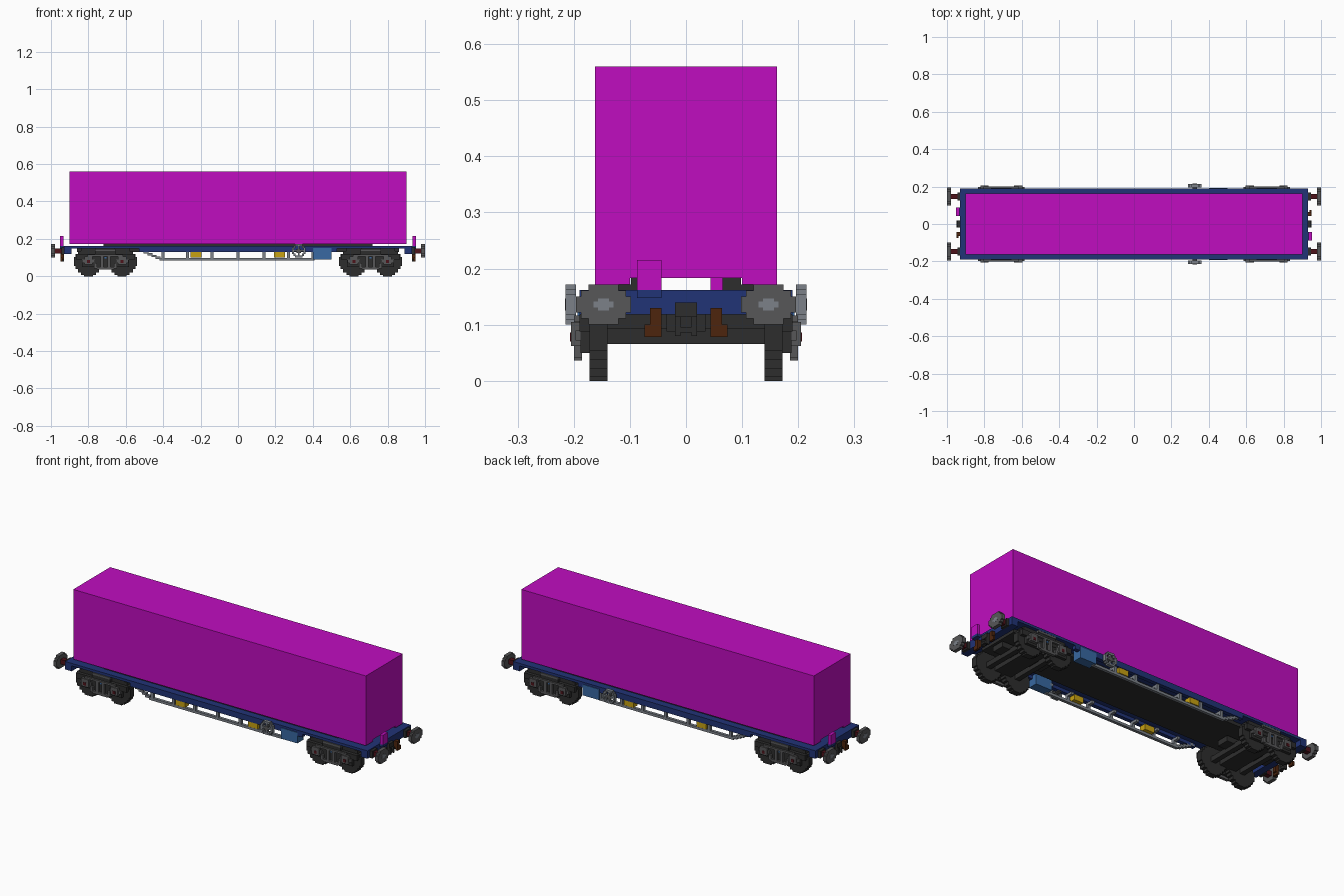
import bpy, bmesh
from mathutils import Vector

cube = bpy.data.objects.get("Cube")
if cube:
    bpy.data.objects.remove(cube, do_unlink=True)


def material(name, rgb):
    m = bpy.data.materials.new(name)
    m.use_nodes = True
    m.diffuse_color = (*rgb, 1)
    bsdf = next(n for n in m.node_tree.nodes if n.type == 'BSDF_PRINCIPLED')
    bsdf.inputs["Base Color"].default_value = (*rgb, 1)
    return m


MAGENTA = material("magenta", (0.53, 0.004, 0.53))
BLUE = material("navy blue", (0.015, 0.033, 0.18))
SKY = material("box blue", (0.04, 0.14, 0.36))
YELLOW = material("yellow", (0.58, 0.36, 0.006))
DARK = material("dark grey", (0.027, 0.027, 0.027))
MID = material("mid grey", (0.095, 0.095, 0.098))
LIGHT = material("light grey", (0.20, 0.22, 0.25))
MAROON = material("maroon", (0.075, 0.006, 0.01))
BROWN = material("brown", (0.075, 0.018, 0.004))


def finish(name, bm, mat):
    bmesh.ops.recalc_face_normals(bm, faces=bm.faces)
    me = bpy.data.meshes.new(name)
    bm.to_mesh(me)
    bm.free()
    me.materials.append(mat)
    ob = bpy.data.objects.new(name, me)
    bpy.context.collection.objects.link(ob)
    return ob


def boxes(name, mat, *ranges):
    """One object from boxes given as (x0, x1, y0, y1, z0, z1)."""
    bm = bmesh.new()
    for x0, x1, y0, y1, z0, z1 in ranges:
        vs = bmesh.ops.create_cube(bm, size=1)["verts"]
        bmesh.ops.scale(bm, vec=(abs(x1 - x0), abs(y1 - y0), z1 - z0), verts=vs)
        bmesh.ops.translate(bm, vec=((x0 + x1) / 2, (y0 + y1) / 2, (z0 + z1) / 2), verts=vs)
    return finish(name, bm, mat)


def stepped_disc(name, mat, centre, corners, axis, depth):
    """Staircase-edged disc; corners are the outer steps of one quadrant."""
    quad = []
    for i, (a, b) in enumerate(corners):
        if i:
            quad.append((a, corners[i - 1][1]))
        quad.append((a, b))
    half = quad + [(-a, b) for a, b in reversed(quad)]
    outline = half + [(a, -b) for a, b in reversed(half)]
    bm = bmesh.new()
    c = Vector(centre)
    vs = []
    for a, b in outline:
        off = (a, -depth / 2, b) if axis == 'Y' else (-depth / 2, a, b)
        vs.append(bm.verts.new(c + Vector(off)))
    face = bm.faces.new(vs)
    ext = bmesh.ops.extrude_face_region(bm, geom=[face])
    new = [g for g in ext["geom"] if isinstance(g, bmesh.types.BMVert)]
    bmesh.ops.translate(bm, vec=(0, depth, 0) if axis == 'Y' else (depth, 0, 0), verts=new)
    return finish(name, bm, mat)


WHEEL = [(.078, .024), (.070, .040), (.057, .057), (.040, .070), (.024, .078)]
BUFFER = [(.049, .014), (.040, .025), (.027, .036)]

# Container with its bottom side rails
boxes("container", MAGENTA, (-.9, .9, -.162, .162, .183, .56))
for side, s in (("left", 1), ("right", -1)):
    boxes(f"container_rail_{side}", MAGENTA, (-.9, .9, s * .1, s * .162, .172, .183))
    boxes(f"deck_support_{side}", DARK, (-.72, .72, s * .065, s * .15, .162, .172),
          (-.72, .72, s * .065, s * .098, .172, .183))

# Deck and underframe
boxes("deck", BLUE, (-.93, .93, -.19, .19, .148, .162))
boxes("centre_floor", DARK, (-.86, .86, -.12, .12, .13, .148))
for side, s in (("left", 1), ("right", -1)):
    boxes(f"side_sill_{side}", BLUE, (-.53, .53, s * .168, s * .19, .13, .148))

# Side equipment: truss, boxes, brake wheel
posts = [-.4, -.27, -.14, 0, .14, .27, .4]
for side, s in (("left", 1), ("right", -1)):
    y0, y1 = s * .168, s * .184
    parts = [(-.42, .41, y0, y1, .084, .098)]
    parts += [(p - .008, p + .008, y0, y1, .098, .13) for p in posts]
    parts += [(p - .008, p + .008, s * .14, s * .168, .116, .13) for p in posts]
    parts += [(-.442 - .021 * i, -.415 - .021 * i, y0, y1, .092 + .01 * i, .105 + .01 * i)
              for i in range(5)]
    boxes(f"truss_{side}", LIGHT, *parts)
    for n, x in enumerate((-.225, .222)):
        boxes(f"yellow_valve_{side}_{n}", YELLOW, (x - .029, x + .029, s * .15, s * .187, .1, .131))
    boxes(f"equipment_box_{side}", SKY, (.4, .5, s * .14, s * .193, .09, .15))
    w = .325
    ya, yb = s * .196, s * .215
    boxes(f"brake_wheel_{side}", LIGHT,
          (w - .02, w + .02, ya, yb, .161, .172), (w - .02, w + .02, ya, yb, .1, .111),
          (w - .036, w - .025, ya, yb, .118, .154), (w + .025, w + .036, ya, yb, .118, .154),
          (w - .028, w - .018, ya, yb, .15, .163), (w + .018, w + .028, ya, yb, .15, .163),
          (w - .028, w - .018, ya, yb, .109, .122), (w + .018, w + .028, ya, yb, .109, .122),
          (w - .026, w + .026, ya, yb, .132, .14), (w - .004, w + .004, ya, yb, .11, .162))
    boxes(f"brake_hub_{side}", MID, (w - .011, w + .011, s * .17, s * .2155, .125, .147))

# Bogies
for end, e in (("left", 1), ("right", -1)):
    c = e * .709
    boxes(f"bogie_bolster_{end}", DARK, (c - .05, c + .05, -.172, .172, .067, .13),
          (c - .15, c + .15, -.035, .035, .088, .118))
    for n, x in enumerate((c - .09, c + .09)):
        boxes(f"axle_{end}_{n}", DARK, (x - .014, x + .014, -.175, .175, .066, .094))
        for side, s in (("left", 1), ("right", -1)):
            stepped_disc(f"wheel_{end}_{n}_{side}", DARK, (x, s * .156, .078), WHEEL, 'Y', .032)
            boxes(f"axle_box_{end}_{n}_{side}", MID,
                  (x - .022, x + .022, s * .18, s * .205, .062, .105),
                  (x - .034, x + .034, s * .18, s * .197, .072, .09))
            boxes(f"axle_cap_{end}_{n}_{side}", MAROON,
                  (x - .008, x + .008, s * .2, s * .207, .07, .086))
    for side, s in (("left", 1), ("right", -1)):
        boxes(f"bogie_frame_{end}_{side}", DARK,
              (c - .155, c + .155, s * .172, s * .19, .088, .118),
              (c - .125, c + .125, s * .172, s * .188, .05, .088),
              (c - .055, c + .055, s * .172, s * .19, .118, .135))
        boxes(f"spring_beam_{end}_{side}", MID,
              (c - .045, c + .045, s * .185, s * .2, .036, .05),
              (c - .062, c - .045, s * .185, s * .2, .042, .07),
              (c + .045, c + .062, s * .185, s * .2, .042, .07),
              (c - .095, c + .095, s * .185, s * .2, .106, .116),
              (c - .026, c - .01, s * .185, s * .2, .05, .106),
              (c + .01, c + .026, s * .185, s * .2, .05, .106),
              (c - .055, c + .055, s * .178, s * .192, .135, .146))
        boxes(f"brake_block_{end}_{side}", SKY,
              (c - .006, c + .006, s * .18, s * .193, .095, .104))

# End beams, buffers, couplings, hoses and tail plates
for end, e in (("left", 1), ("right", -1)):
    boxes(f"end_beam_{end}", BLUE, (e * .89, e * .93, -.19, .19, .118, .148))
    boxes(f"coupling_hook_{end}", DARK,
          (e * .93, e * .945, -.02, .02, .115, .14),
          (e * .93, e * .95, -.02, -.01, .08, .115),
          (e * .93, e * .95, .01, .02, .08, .115),
          (e * .93, e * .95, -.01, .01, .086, .096))
    for side, s in (("left", 1), ("right", -1)):
        stepped_disc(f"buffer_head_{end}_{side}", MID, (e * .989, s * .147, .136), BUFFER, 'X', .02)
        boxes(f"buffer_plate_{end}_{side}", LIGHT,
              (e * .996, e * 1, s * .129, s * .165, .131, .141),
              (e * .996, e * 1, s * .137, s * .157, .125, .147))
        boxes(f"buffer_shank_{end}_{side}", MAROON, (e * .945, e * .98, s * .134, s * .16, .123, .149))
        boxes(f"buffer_base_{end}_{side}", DARK, (e * .93, e * .945, s * .125, s * .169, .116, .156))
        boxes(f"hose_{end}_{side}", BROWN,
              (e * .93, e * .95, s * .044, s * .064, .09, .13),
              (e * .938, e * .95, s * .044, s * .074, .078, .1))
    boxes(f"tail_plate_{end}", MAGENTA, (e * .934, e * .952, -e * .044, -e * .087, .162, .215))
    boxes(f"tail_plate_bracket_{end}", BLUE, (e * .93, e * .952, -e * .044, -e * .087, .148, .162))
